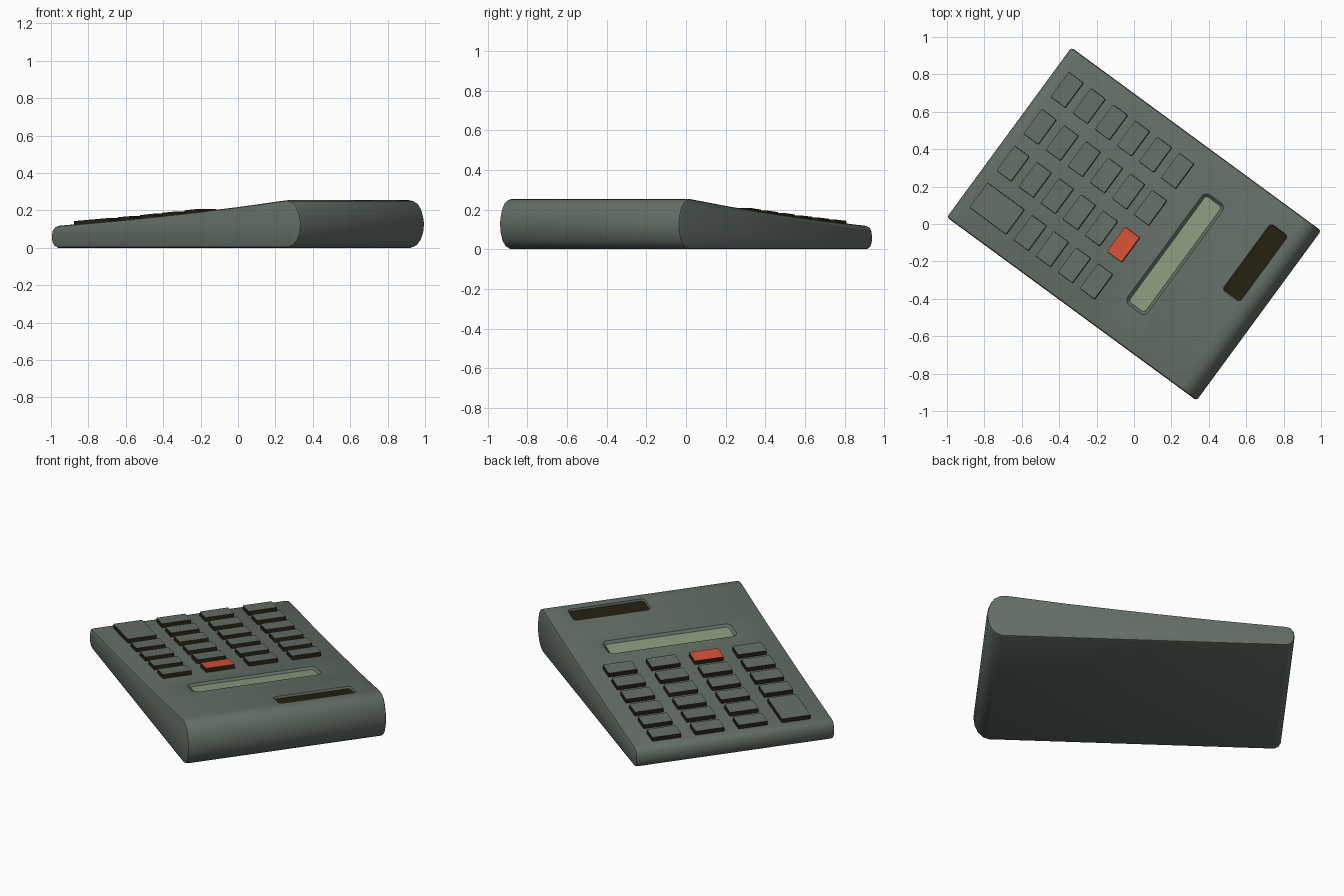
import bpy, bmesh, math
from mathutils import Matrix

if "Cube" in bpy.data.objects:
    bpy.data.objects.remove(bpy.data.objects["Cube"])

ANGLE = math.radians(-36.25)          # whole model is turned on the table
ROT = Matrix.Rotation(ANGLE, 4, 'Z')
HALF_W = 0.563


def material(name, rgb):
    m = bpy.data.materials.new(name)
    m.diffuse_color = (*rgb, 1)
    m.use_nodes = True
    m.node_tree.nodes["Principled BSDF"].inputs["Base Color"].default_value = m.diffuse_color
    return m


GREY = material("grey_green_plastic", (0.125, 0.155, 0.132))
DARK = material("dark_brown", (0.018, 0.015, 0.005))
RED = material("red_key", (0.68, 0.08, 0.036))
GLASS = material("pale_green_screen", (0.262, 0.325, 0.205))

# Side outline: slightly hollow top, rounded high end, small rounded low end
TOP = [(-0.78, 0.118), (-0.4, 0.145), (-0.1, 0.170), (0.13, 0.191),
       (0.4, 0.217), (0.70, 0.251)]
HIGH_END = [(0.73, 0.254), (0.757, 0.250), (0.785, 0.236), (0.805, 0.210), (0.820, 0.172),
            (0.828, 0.130), (0.822, 0.082), (0.805, 0.040), (0.778, 0.012), (0.745, 0.0)]
LOW_END = [(-0.79, 0.0), (-0.812, 0.010), (-0.825, 0.032), (-0.828, 0.062),
           (-0.822, 0.092), (-0.806, 0.111)]


def surface(u):
    """Height and slope of the top face at distance u along the body."""
    for (a, za), (b, zb) in zip(TOP, TOP[1:]):
        if u <= b:
            break
    s = (zb - za) / (b - a)
    return za + (u - a) * s, s


def make_object(name, bm, mats, matrix):
    bmesh.ops.recalc_face_normals(bm, faces=bm.faces)
    me = bpy.data.meshes.new(name)
    bm.to_mesh(me)
    bm.free()
    ob = bpy.data.objects.new(name, me)
    for m in mats:
        me.materials.append(m)
    ob.matrix_world = matrix
    bpy.context.collection.objects.link(ob)
    return ob


def rounded_rect(lx, ly, r, n=4):
    pts = []
    for k, (sx, sy) in enumerate([(1, 1), (-1, 1), (-1, -1), (1, -1)]):
        for i in range(n + 1):
            a = math.pi / 2 * (k + i / n)
            pts.append((sx * (lx / 2 - r) + r * math.cos(a),
                        sy * (ly / 2 - r) + r * math.sin(a)))
    return pts


def slab(name, u, w, lu, lw, z0, z1, r, mats, grow=0.0):
    """Rounded plate lying on the sloped top; faces not pointing up use slot 1."""
    bm = bmesh.new()
    lo = [bm.verts.new((x, y, z0)) for x, y in rounded_rect(lu, lw, r)]
    hi = [bm.verts.new((x, y, z1))
          for x, y in rounded_rect(lu + grow, lw + grow, r + grow / 2)]
    n = len(lo)
    bm.faces.new(lo[::-1])
    bm.faces.new(hi)
    for i in range(n):
        bm.faces.new((lo[i], lo[(i + 1) % n], hi[(i + 1) % n], hi[i]))
    bm.normal_update()
    if len(mats) > 1:
        for f in bm.faces:
            f.material_index = 0 if f.normal.z > 0.5 else 1
    z, s = surface(u)
    place = ROT @ Matrix.Translation((u, w, z)) @ Matrix.Rotation(-math.atan(s), 4, 'Y')
    return make_object(name, bm, mats, place)


# Body: outline extruded across the width, with softened side edges
bm = bmesh.new()
outline = TOP + HIGH_END + LOW_END
left = [bm.verts.new((u, -HALF_W, z)) for u, z in outline]
right = [bm.verts.new((u, HALF_W, z)) for u, z in outline]
caps = [bm.faces.new(left), bm.faces.new(right[::-1])]
for i in range(len(outline)):
    j = (i + 1) % len(outline)
    bm.faces.new((left[i], right[i], right[j], left[j]))
bmesh.ops.recalc_face_normals(bm, faces=bm.faces)
rim = list({e for f in caps for e in f.edges})
bmesh.ops.bevel(bm, geom=rim, offset=0.014, segments=2, profile=0.5, affect='EDGES')
body = make_object("body", bm, [GREY], ROT)

# Recesses for the screen and the solar panel
SCREEN = (0.272, 0.0, 0.105, 0.70)
SOLAR = (0.645, 0.216, 0.108, 0.43)
bpy.context.view_layer.update()
bpy.context.view_layer.objects.active = body
for name, spec, grow in [("screen", SCREEN, 0.04), ("solar", SOLAR, 0.012)]:
    cutter = slab(name + "_cutter", *spec, -0.016, 0.004, 0.016, [GREY], grow)
    cutter.hide_render = True
    mod = body.modifiers.new(name, 'BOOLEAN')
    mod.object = cutter
    mod.operation = 'DIFFERENCE'
    mod.solver = 'EXACT'
    bpy.ops.object.modifier_apply(modifier=mod.name)
    bpy.data.objects.remove(cutter)
body.select_set(True)
bpy.ops.object.shade_smooth_by_angle(angle=math.radians(35))

# Screen glass and solar panel on the recess floors
slab("screen_glass", *SCREEN, -0.018, -0.0115, 0.016, [GLASS])
slab("solar_panel", *SOLAR, -0.018, -0.0115, 0.016, [DARK])

# Keys: four columns across, six rows along, one double-length key
KEY_U, KEY_W, STEP_U, STEP_W = 0.100, 0.166, 0.1465, 0.2445
for col in range(4):
    w = (col - 1.5) * STEP_W
    for row in range(6):
        u = -0.712 + row * STEP_U
        length, name, top = KEY_U, f"key_{col}_{row}", GREY
        if col == 0 and row == 0:
            u, length, name = u + STEP_U / 2, KEY_U + STEP_U, "long_key"
        elif col == 0 and row == 1:
            continue
        elif col == 1 and row == 5:
            name, top = "red_key", RED
        slab(name, u, w, length, KEY_W, -0.01, 0.023, 0.006, [top, DARK], -0.003)
